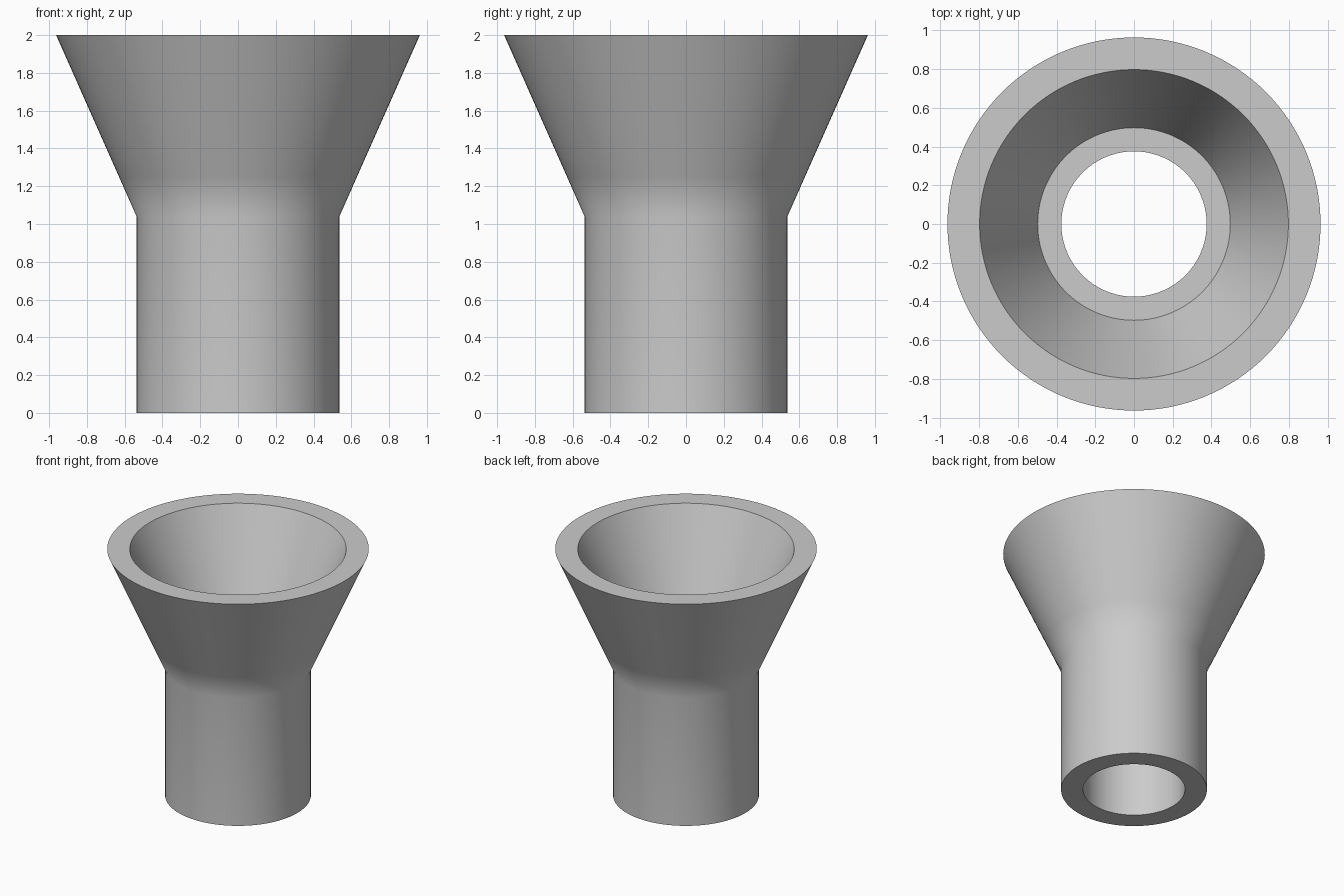
import bpy, bmesh, math
from mathutils import Vector

cube = bpy.data.objects.get("Cube")
if cube:
    bpy.data.objects.remove(cube, do_unlink=True)

SEGMENTS = 128

# Plain grey material
grey = bpy.data.materials.new("plain grey")
grey.use_nodes = True
colour = (0.6, 0.6, 0.6, 1.0)
grey.diffuse_color = colour
grey.node_tree.nodes["Principled BSDF"].inputs["Base Color"].default_value = colour

# Closed wall section as (radius, height): outside, rim, inner cone, ledge, bore
profile = [
    (0.537, 0.0), (0.537, 1.04), (0.63, 1.25), (0.963, 2.0),
    (0.797, 2.0), (0.497, 1.32), (0.375, 1.32), (0.375, 0.0),
]

# Revolve the section around the vertical axis
bm = bmesh.new()
verts = [bm.verts.new((r, 0, z)) for r, z in profile]
edges = [bm.edges.new((v, verts[(i + 1) % len(verts)])) for i, v in enumerate(verts)]
bmesh.ops.spin(bm, geom=verts + edges, cent=Vector(), axis=Vector((0, 0, 1)),
               angle=math.tau, steps=SEGMENTS, use_duplicate=False)
bmesh.ops.remove_doubles(bm, verts=bm.verts, dist=0.0005)
bmesh.ops.recalc_face_normals(bm, faces=bm.faces)

mesh = bpy.data.meshes.new("funnel_body")
bm.to_mesh(mesh)
bm.free()
mesh.materials.append(grey)
funnel = bpy.data.objects.new("funnel_body", mesh)
bpy.context.collection.objects.link(funnel)

# Smooth walls with sharp rims; the neck blends softly into the cone
bpy.ops.object.select_all(action="DESELECT")
funnel.select_set(True)
bpy.context.view_layer.objects.active = funnel
bpy.ops.object.shade_smooth_by_angle(angle=math.radians(30))
weighted = funnel.modifiers.new("soft neck shading", "WEIGHTED_NORMAL")
weighted.keep_sharp = True
